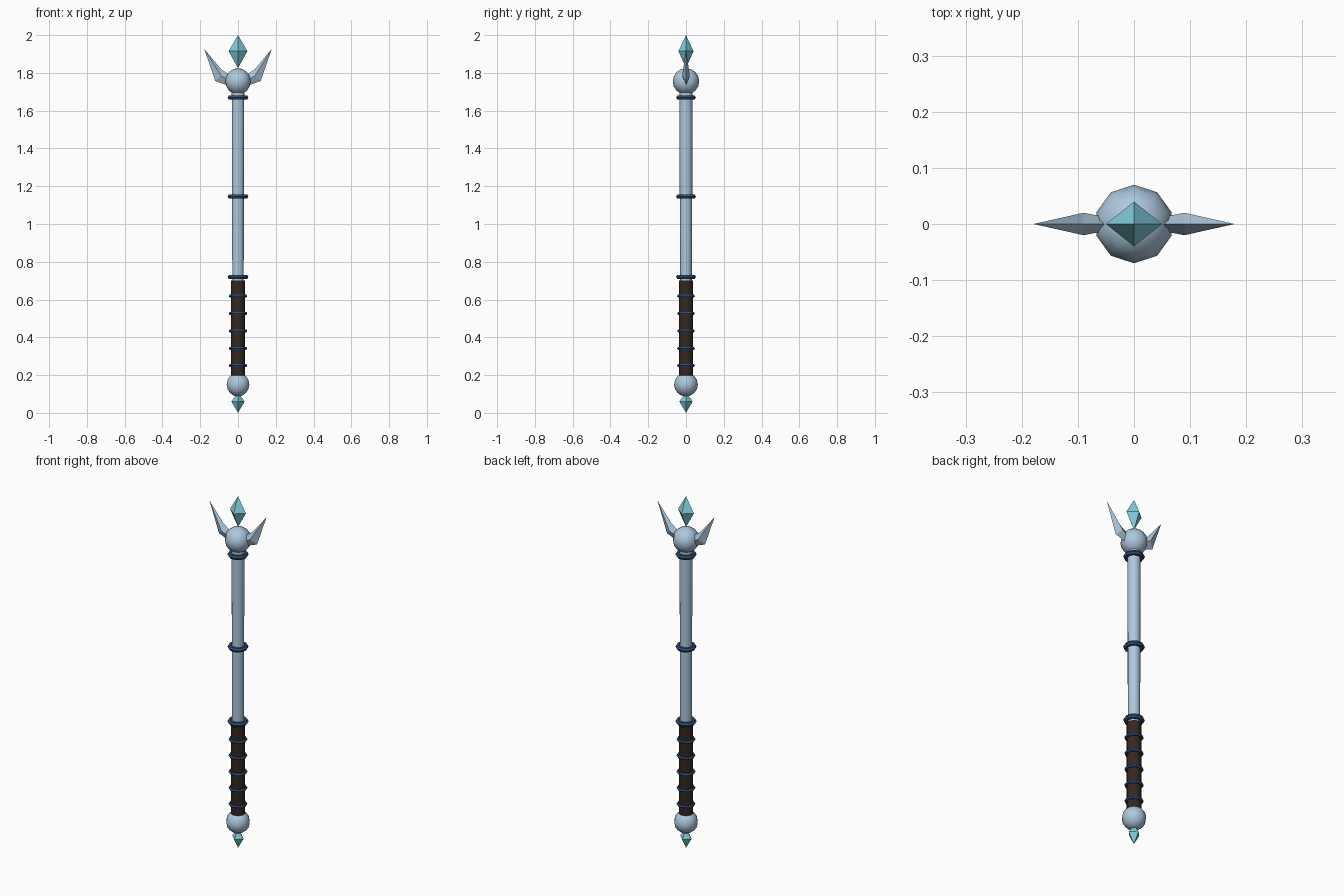
import bpy, bmesh
from math import radians

if "Cube" in bpy.data.objects:
    bpy.data.objects.remove(bpy.data.objects["Cube"])


def material(name, rgb):
    m = bpy.data.materials.new(name)
    m.diffuse_color = (*rgb, 1)
    m.use_nodes = True
    m.node_tree.nodes["Principled BSDF"].inputs["Base Color"].default_value = m.diffuse_color
    return m


STEEL = material("pale_steel", (0.42, 0.58, 0.72))
NAVY = material("navy_band", (0.03, 0.07, 0.18))
LEATHER = material("dark_leather", (0.035, 0.02, 0.015))
CRYSTAL = material("cyan_crystal", (0.22, 0.62, 0.72))


def finish(name, mat, smooth=True):
    ob = bpy.context.object
    ob.name = name
    ob.data.materials.append(mat)
    if smooth:
        bpy.ops.object.shade_smooth_by_angle(angle=radians(50))
    return ob


def rod(name, r1, r2, z1, z2, mat):
    bpy.ops.mesh.primitive_cone_add(vertices=10, radius1=r1, radius2=r2,
                                    depth=z2 - z1, location=(0, 0, (z1 + z2) / 2))
    finish(name, mat)


def ball(name, r, z):
    bpy.ops.mesh.primitive_uv_sphere_add(segments=10, ring_count=8, radius=r,
                                         location=(0, 0, z))
    finish(name, STEEL)


def ring(name, major, minor, z):
    bpy.ops.mesh.primitive_torus_add(major_segments=10, minor_segments=6,
                                     major_radius=major, minor_radius=minor,
                                     location=(0, 0, z))
    finish(name, NAVY)


def spike(name, rings, mat):
    """Flat-faced solid lofted through four-point rings; one point makes a tip."""
    bm = bmesh.new()
    loops = [[bm.verts.new(p) for p in r] for r in rings]
    for a, b in zip(loops, loops[1:]):
        for i in range(4):
            j = (i + 1) % 4
            f = [a[i % len(a)], a[j % len(a)], b[j % len(b)], b[i % len(b)]]
            bm.faces.new(list(dict.fromkeys(f)))
    for end in (loops[0], loops[-1]):
        if len(end) == 4:
            bm.faces.new(end)
    bmesh.ops.recalc_face_normals(bm, faces=bm.faces)
    me = bpy.data.meshes.new(name)
    bm.to_mesh(me)
    bm.free()
    me.materials.append(mat)
    ob = bpy.data.objects.new(name, me)
    bpy.context.collection.objects.link(ob)


def crystal(name, rx, ry, z1, zm, z2):
    spike(name, [[(0, 0, z1)],
                 [(rx, 0, zm), (0, ry, zm), (-rx, 0, zm), (0, -ry, zm)],
                 [(0, 0, z2)]], CRYSTAL)


# Shaft and grip
rod("shaft", 0.03, 0.035, 0.2, 1.72, STEEL)
rod("grip", 0.038, 0.038, 0.18, 0.7, LEATHER)

# Bands on shaft and grip
for i, z in enumerate((0.72, 1.145, 1.67)):
    ring(f"shaft_band_{i + 1}", 0.042, 0.013, z)
for i in range(5):
    ring(f"grip_band_{i + 1}", 0.04, 0.009, 0.25 + i * 0.092)

# Head and pommel balls
ball("head_ball", 0.07, 1.755)
ball("pommel_ball", 0.063, 0.15)

# Crystals
crystal("head_crystal", 0.05, 0.04, 1.825, 1.915, 2.0)
crystal("pommel_crystal", 0.035, 0.035, 0.0, 0.06, 0.11)

# Side prongs with diamond cross-section
for side, s in (("right", 1), ("left", -1)):
    spike(f"{side}_prong", [
        [(s * 0.045, 0, 1.73), (s * 0.045, 0.011, 1.76), (s * 0.045, 0, 1.79), (s * 0.045, -0.011, 1.76)],
        [(s * 0.12, 0, 1.757), (s * 0.09, 0.02, 1.785), (s * 0.09, 0, 1.82), (s * 0.09, -0.02, 1.785)],
        [(s * 0.179, 0, 1.927)]], STEEL)
